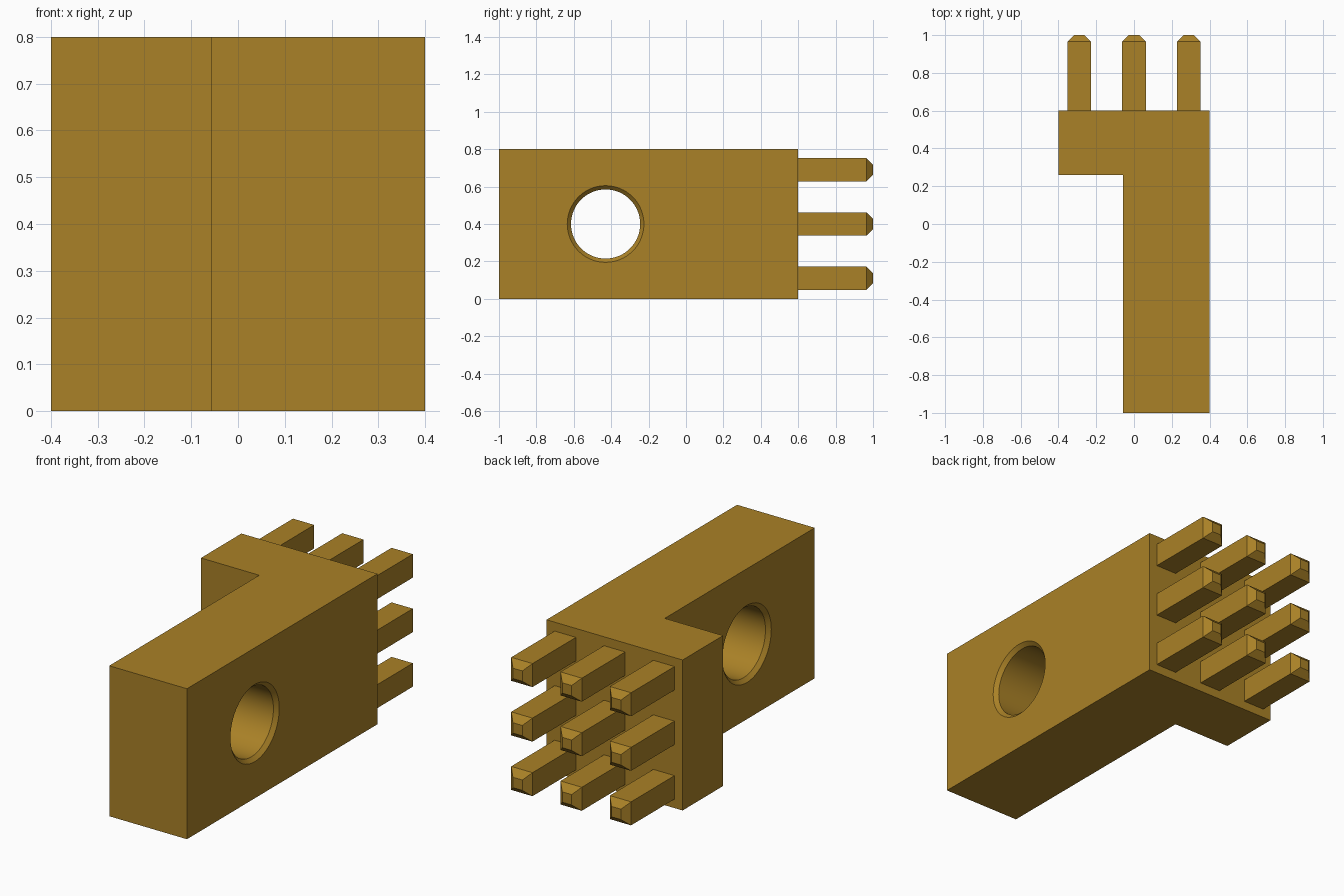
import bpy
import bmesh
from math import radians, pi
from mathutils import Matrix

cube = bpy.data.objects.get("Cube")
if cube:
    bpy.data.objects.remove(cube, do_unlink=True)

brass = bpy.data.materials.new("brass")
brass.use_nodes = True
colour = (0.40, 0.22, 0.02, 1)
brass.diffuse_color = colour
brass.node_tree.nodes["Principled BSDF"].inputs["Base Color"].default_value = colour

HEIGHT = 0.8
WEB_X, SIDE_X = -0.057, 0.4
HOLE_Y, HOLE_Z, HOLE_R, RIM = -0.43, 0.4, 0.185, 0.02


def make_object(name, bm):
    bmesh.ops.recalc_face_normals(bm, faces=bm.faces)
    mesh = bpy.data.meshes.new(name)
    bm.to_mesh(mesh)
    bm.free()
    mesh.materials.append(brass)
    obj = bpy.data.objects.new(name, mesh)
    bpy.context.collection.objects.link(obj)
    return obj


# L-shaped body, extruded upwards from its plan
bm = bmesh.new()
plan = [(WEB_X, -1), (SIDE_X, -1), (SIDE_X, 0.6), (-0.4, 0.6), (-0.4, 0.26), (WEB_X, 0.26)]
face = bm.faces.new([bm.verts.new((x, y, 0)) for x, y in plan])
top = bmesh.ops.extrude_face_region(bm, geom=[face])["geom"]
bmesh.ops.translate(bm, vec=(0, 0, HEIGHT), verts=[v for v in top if isinstance(v, bmesh.types.BMVert)])
body = make_object("body", bm)

# Cutter: lathed profile with a chamfered rim at each end of the hole
bm = bmesh.new()
OVER = 0.02
profile = [(WEB_X - OVER, 0), (WEB_X - OVER, HOLE_R + RIM + OVER), (WEB_X + RIM, HOLE_R),
           (SIDE_X - RIM, HOLE_R), (SIDE_X + OVER, HOLE_R + RIM + OVER), (SIDE_X + OVER, 0)]
verts = [bm.verts.new((x, HOLE_Y, HOLE_Z + r)) for x, r in profile]
edges = [bm.edges.new(pair) for pair in zip(verts, verts[1:])]
bmesh.ops.spin(bm, geom=verts + edges, cent=(0, HOLE_Y, HOLE_Z), axis=(1, 0, 0), angle=2 * pi, steps=64)
bmesh.ops.remove_doubles(bm, verts=bm.verts, dist=0.0001)
cutter = make_object("hole_cutter", bm)
cutter.hide_render = True
cutter.hide_viewport = True

cut = body.modifiers.new("hole", "BOOLEAN")
cut.operation = "DIFFERENCE"
cut.solver = "EXACT"
cut.object = cutter

# Bake the hole so that the cutter can go
bpy.context.view_layer.update()
body.data = bpy.data.meshes.new_from_object(body.evaluated_get(bpy.context.evaluated_depsgraph_get()))
body.modifiers.clear()
bpy.data.objects.remove(cutter, do_unlink=True)
bpy.context.view_layer.objects.active = body
body.select_set(True)
bpy.ops.object.shade_smooth_by_angle(angle=radians(30))

# Grid of square pins with chamfered tips
PIN, PITCH, TIP = 0.125, 0.29, 0.035
for row in range(3):
    for column in range(3):
        x, z = (column - 1) * PITCH, HOLE_Z + (row - 1) * PITCH
        bm = bmesh.new()
        bmesh.ops.create_cube(bm, size=1, matrix=Matrix.Translation((x, 0.8, z))
                              @ Matrix.Diagonal((PIN, 0.4, PIN, 1)))
        end = max(bm.faces, key=lambda f: f.calc_center_median().y)
        bmesh.ops.bevel(bm, geom=list(end.edges), offset=TIP, segments=1, affect="EDGES")
        make_object(f"pin_{row + 1}_{column + 1}", bm)
